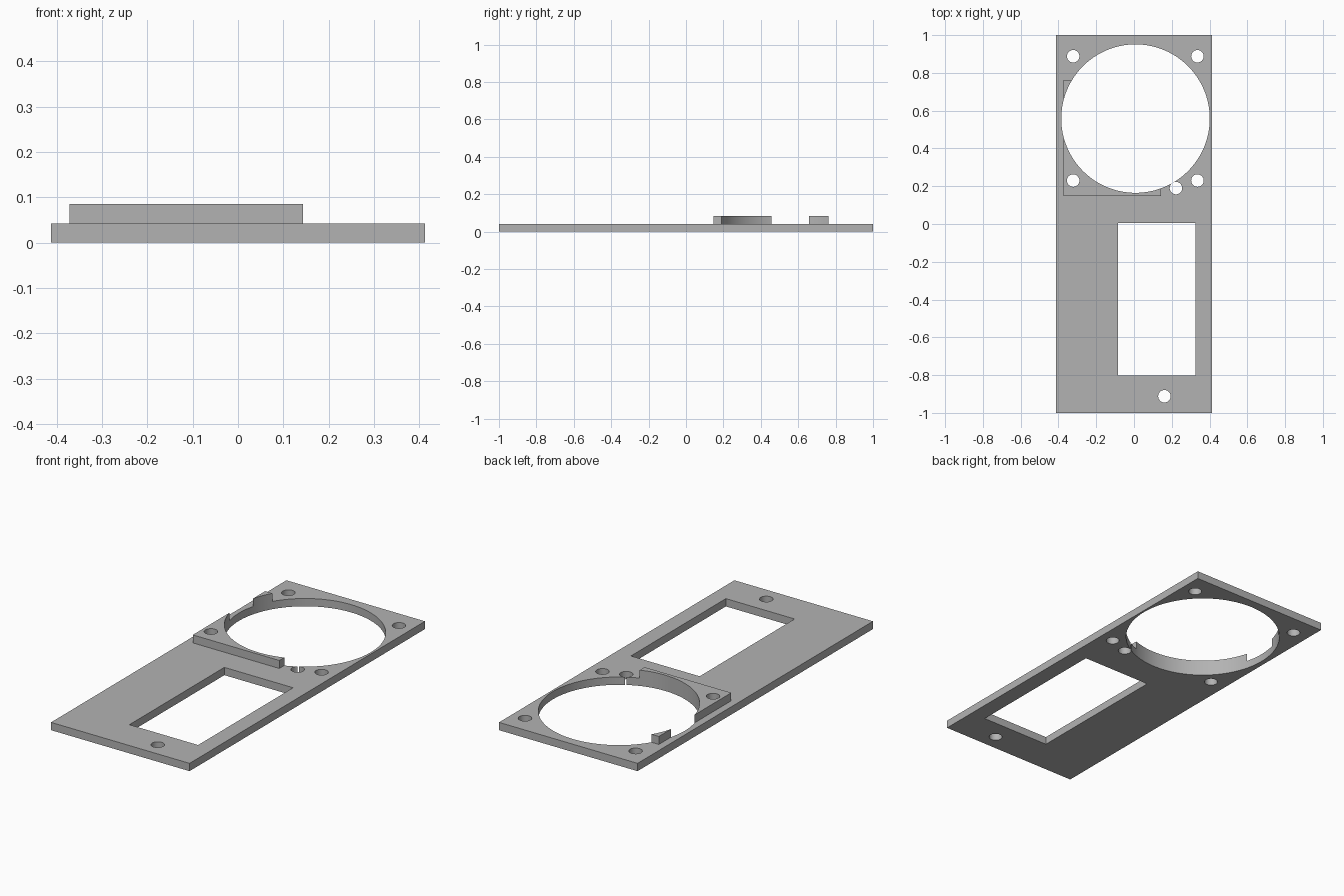
import bpy
import math

cube = bpy.data.objects.get("Cube")
if cube:
    bpy.data.objects.remove(cube, do_unlink=True)

PLATE_TOP, RIM_TOP = 0.042, 0.085

grey = bpy.data.materials.new("plain grey")
grey.use_nodes = True
colour = (0.45, 0.45, 0.45, 1)
grey.diffuse_color = colour
grey.node_tree.nodes["Principled BSDF"].inputs["Base Color"].default_value = colour


def box(name, x0, x1, y0, y1, z0, z1):
    bpy.ops.mesh.primitive_cube_add(
        size=1, location=((x0 + x1) / 2, (y0 + y1) / 2, (z0 + z1) / 2))
    ob = bpy.context.object
    ob.name = name
    ob.scale = (x1 - x0, y1 - y0, z1 - z0)
    bpy.ops.object.transform_apply(location=True, rotation=False, scale=True)
    ob.data.materials.append(grey)
    return ob


def cylinder(name, x, y, radius, sides):
    bpy.ops.mesh.primitive_cylinder_add(
        vertices=sides, radius=radius, depth=0.4, location=(x, y, 0))
    ob = bpy.context.object
    ob.name = name
    ob.data.materials.append(grey)
    return ob


def combine(target, tool, operation):
    """Apply a boolean and discard the tool object."""
    tool.hide_render = True
    mod = target.modifiers.new(tool.name, 'BOOLEAN')
    mod.operation, mod.solver, mod.object = operation, 'EXACT', tool
    bpy.context.view_layer.objects.active = target
    bpy.ops.object.modifier_apply(modifier=mod.name)
    bpy.data.objects.remove(tool, do_unlink=True)


# Base plate with the raised corner block fused on
plate = box("mounting_plate", -0.412, 0.412, -1, 1, 0, PLATE_TOP)
rim = box("raised_rim", -0.372, 0.143, 0.147, 0.762, PLATE_TOP / 2, RIM_TOP)
combine(plate, rim, 'UNION')

# Large round opening and rectangular window
combine(plate, cylinder("round_opening", 0.008, 0.558, 0.393, 128), 'DIFFERENCE')
combine(plate, box("window", -0.084, 0.325, -0.803, 0.004, -0.2, 0.2), 'DIFFERENCE')

# Corner screw holes, then the two separate holes
holes = [(x, y) for x in (-0.322, 0.336) for y in (0.23, 0.888)]
holes += [(0.222, 0.19), (0.161, -0.912)]
for x, y in holes:
    combine(plate, cylinder("screw_hole", x, y, 0.033, 48), 'DIFFERENCE')

# Smooth the bores, keep the plate edges sharp
bpy.ops.object.select_all(action='DESELECT')
plate.select_set(True)
bpy.context.view_layer.objects.active = plate
bpy.ops.object.shade_smooth_by_angle(angle=math.radians(30))
